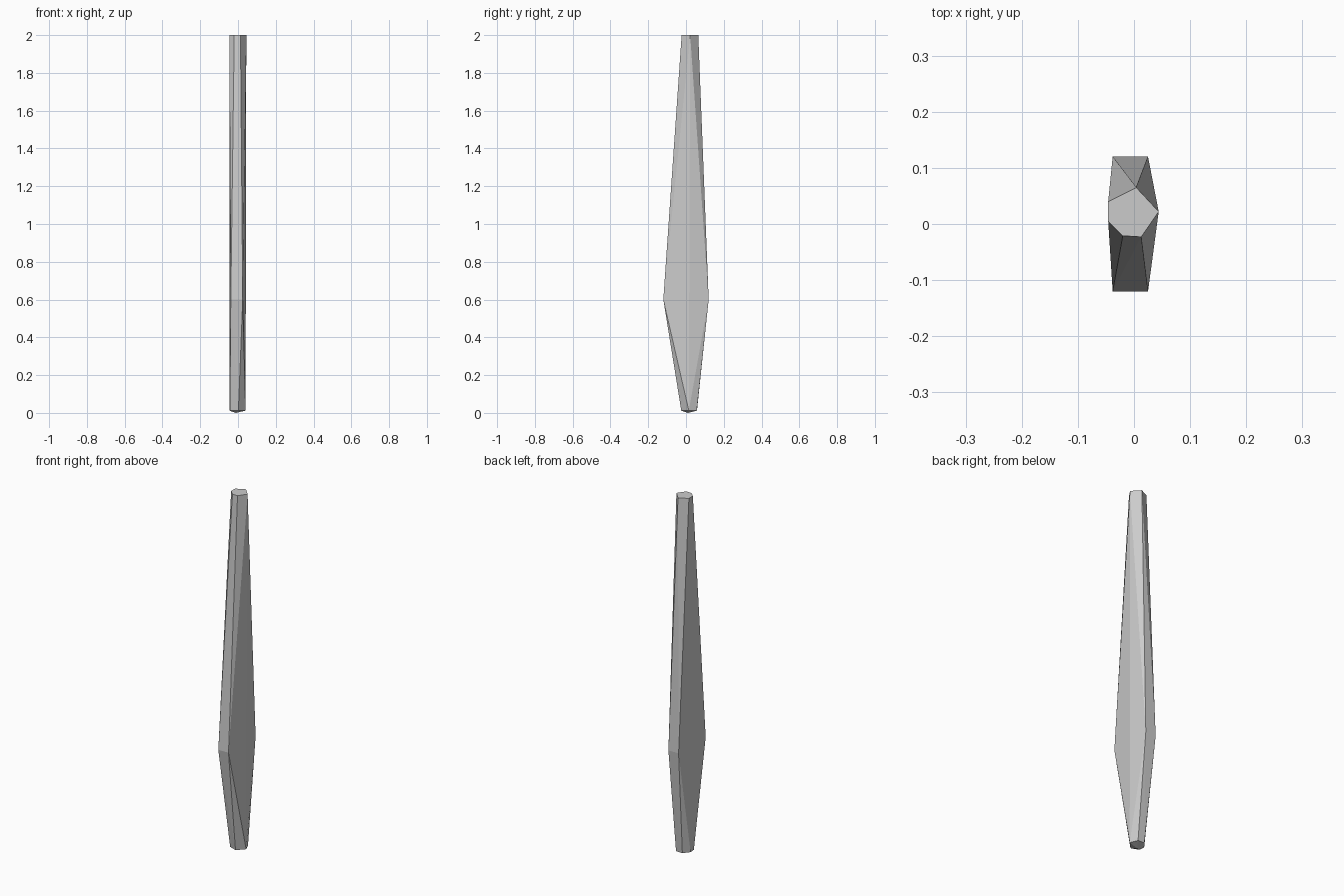
import bpy, bmesh

if "Cube" in bpy.data.objects:
    bpy.data.objects.remove(bpy.data.objects["Cube"])

# Faceted shard: convex skin over a top ring, a wide waist and a blunt foot
top_ring = [(0.004, 0.065), (0.044, 0.022), (0.013, -0.023),
            (-0.020, -0.021), (-0.046, 0.005), (-0.046, 0.040)]
waist = [(x, y) for x in (-0.038, 0.025) for y in (-0.12, 0.12)]
foot_ring = [(0.002, -0.025), (0.040, 0.015), (0.022, 0.057),
             (-0.018, 0.058), (-0.045, 0.024), (-0.043, -0.008)]
foot_tip = [(-0.012, 0.010)]

bm = bmesh.new()
for ring, z in ((top_ring, 2.0), (waist, 0.6), (foot_ring, 0.012), (foot_tip, 0.0)):
    for x, y in ring:
        bm.verts.new((x, y, z))
hull = bmesh.ops.convex_hull(bm, input=bm.verts[:])
loose = [v for v in bm.verts if not v.link_faces]
bmesh.ops.delete(bm, geom=loose, context='VERTS')
bmesh.ops.dissolve_limit(bm, angle_limit=0.005, verts=bm.verts[:], edges=bm.edges[:])
bmesh.ops.recalc_face_normals(bm, faces=bm.faces[:])

mesh = bpy.data.meshes.new("shard")
bm.to_mesh(mesh)
bm.free()
bpy.context.collection.objects.link(bpy.data.objects.new("shard", mesh))
